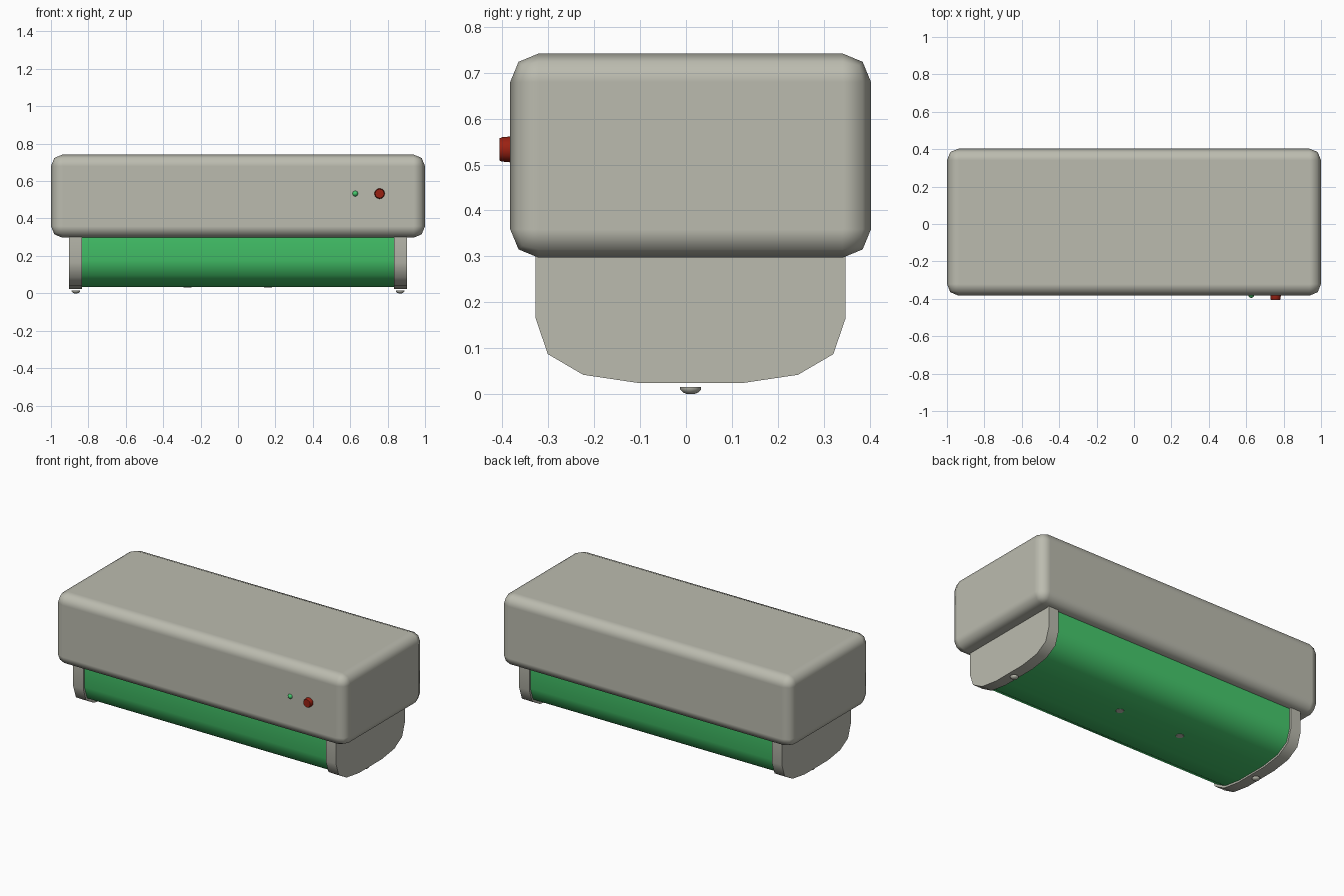
import bpy, bmesh, math
from mathutils import Matrix

if "Cube" in bpy.data.objects:
    bpy.data.objects.remove(bpy.data.objects["Cube"])


def material(name, rgb):
    m = bpy.data.materials.new(name)
    m.diffuse_color = (*rgb, 1)
    m.use_nodes = True
    m.node_tree.nodes["Principled BSDF"].inputs["Base Color"].default_value = m.diffuse_color
    return m


CASING = material("warm grey", (0.5, 0.5, 0.43))
GREEN = material("bright green", (0.06, 0.58, 0.15))
RED = material("dark red", (0.32, 0.015, 0.006))


def finish(name, bm, mat, angle=50):
    bmesh.ops.recalc_face_normals(bm, faces=bm.faces)
    me = bpy.data.meshes.new(name)
    bm.to_mesh(me)
    bm.free()
    me.materials.append(mat)
    ob = bpy.data.objects.new(name, me)
    bpy.context.collection.objects.link(ob)
    bpy.ops.object.select_all(action='DESELECT')
    ob.select_set(True)
    bpy.context.view_layer.objects.active = ob
    bpy.ops.object.shade_smooth_by_angle(angle=math.radians(angle))
    return ob


def extrude_x(name, profile, x0, x1, mat):
    bm = bmesh.new()
    face = bm.faces.new([bm.verts.new((x0, y, z)) for y, z in profile])
    ext = bmesh.ops.extrude_face_region(bm, geom=[face], use_keep_orig=True)
    verts = [g for g in ext["geom"] if isinstance(g, bmesh.types.BMVert)]
    bmesh.ops.translate(bm, verts=verts, vec=(x1 - x0, 0, 0))
    return finish(name, bm, mat)


def turned(name, loc, rot, rings, sides, mat):
    """Stack of (radius, height) rings closed at both ends."""
    bm = bmesh.new()
    loops = [[bm.verts.new((r * math.cos(2 * math.pi * i / sides),
                            r * math.sin(2 * math.pi * i / sides), h))
              for i in range(sides)] for r, h in rings]
    for a, b in zip(loops, loops[1:]):
        for i in range(sides):
            j = (i + 1) % sides
            bm.faces.new((a[i], a[j], b[j], b[i]))
    bm.faces.new(loops[0])
    bm.faces.new(loops[-1])
    bm.transform(Matrix.Translation(loc) @ Matrix.Rotation(rot, 4, 'X'))
    return finish(name, bm, mat)


CY = 0.01  # the casing sits slightly behind the origin

# Rounded main casing
bm = bmesh.new()
bmesh.ops.create_cube(bm, size=1)
bm.transform(Matrix.Translation((0, CY, 0.5195)) @ Matrix.Diagonal((2, 0.786, 0.445, 1)))
body = finish("casing", bm, CASING, 180)
bev = body.modifiers.new("rounding", 'BEVEL')
bev.width, bev.segments, bev.harden_normals = 0.062, 2, True

# Rounded tray profile (half, mirrored) for end caps and green drum cover
half = [(0.338, 0.34), (0.338, 0.166), (0.311, 0.087), (0.234, 0.042), (0.113, 0.024)]


def tray(inset):
    pts = [(y - inset, z + (inset if z < 0.3 else 0)) for y, z in half]
    return [(CY + y, z) for y, z in pts] + [(CY - y, z) for y, z in reversed(pts)]


extrude_x("drum_cover", tray(0.01), -0.84, 0.84, GREEN)
for side, s in (("left", -1), ("right", 1)):
    extrude_x(side + "_end_cap", tray(0), s * 0.833, s * 0.903, CASING)
    # Domed foot under each cap
    turned(side + "_foot", (s * 0.867, CY, 0.014), math.pi,
           [(0.023, -0.001), (0.023, 0.004), (0.016, 0.011), (0.008, 0.014)], 12, CASING)

# Small flush fasteners under the drum cover
for i, x in enumerate((0.16, -0.27)):
    turned(f"fastener_{i + 1}", (x, 0.07, 0.035), math.pi,
           [(0.024, 0), (0.022, 0.003)], 10, CASING)

# Push button and indicator light on the front
turned("push_button", (0.757, -0.38, 0.533), math.pi / 2,
       [(0.028, 0), (0.028, 0.004), (0.0265, 0.021), (0.024, 0.0265)], 12, RED)
turned("indicator_light", (0.627, -0.38, 0.533), math.pi / 2,
       [(0.016, 0), (0.015, 0.005), (0.009, 0.012), (0.003, 0.015)], 8, GREEN)
